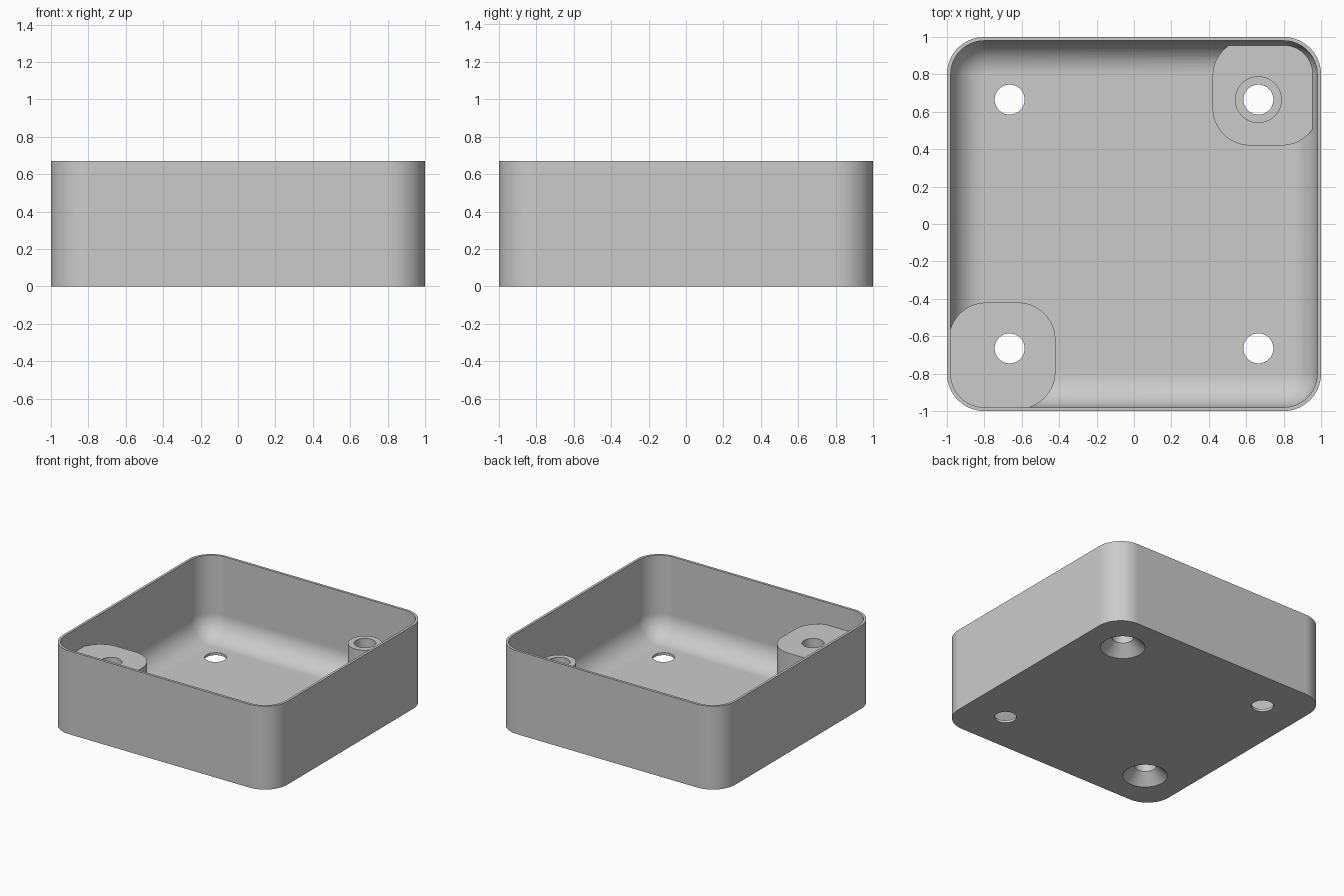
import bpy, bmesh, math

cube = bpy.data.objects.get("Cube")
if cube:
    bpy.data.objects.remove(cube, do_unlink=True)

HEIGHT, WALL, FLOOR, CORNER = 0.67, 0.02, 0.02, 0.2
FILLET = CORNER - WALL
BOSS_TOP, PAD_TOP = 0.49, 0.11
HOLE, SINK, HOLE_AT = 0.08, 0.163, 0.665
SEG = 14

grey = bpy.data.materials.new("grey plastic")
grey.use_nodes = True
colour = (0.6, 0.6, 0.6, 1)
grey.diffuse_color = colour
grey.node_tree.nodes["Principled BSDF"].inputs["Base Color"].default_value = colour


def ring(half, radius, z, cx, cy):
    """Rounded square outline; a circle when radius equals half."""
    pts = []
    for quarter in range(4):
        mid = math.radians(45 + 90 * quarter)
        sx, sy = math.copysign(1, math.cos(mid)), math.copysign(1, math.sin(mid))
        for i in range(SEG + 1):
            a = math.pi / 2 * (quarter + i / SEG)
            pts.append((cx + sx * (half - radius) + radius * math.cos(a),
                        cy + sy * (half - radius) + radius * math.sin(a), z))
    return pts


def loft(name, rings, cx=0, cy=0):
    """Closed solid through a stack of (half, radius, z) outlines."""
    bm = bmesh.new()
    loops = [[bm.verts.new(p) for p in ring(*r, cx, cy)] for r in rings]
    n = len(loops[0])
    for lo, hi in zip(loops, loops[1:]):
        for i in range(n):
            j = (i + 1) % n
            bm.faces.new((lo[i], lo[j], hi[j], hi[i]))
    bm.faces.new(loops[0][::-1])
    bm.faces.new(loops[-1])
    bmesh.ops.remove_doubles(bm, verts=bm.verts, dist=1e-5)
    bmesh.ops.recalc_face_normals(bm, faces=bm.faces)
    mesh = bpy.data.meshes.new(name)
    bm.to_mesh(mesh)
    bm.free()
    mesh.materials.append(grey)
    obj = bpy.data.objects.new(name, mesh)
    bpy.context.collection.objects.link(obj)
    return obj


def combine(target, tool, operation):
    """Apply a boolean and discard the tool."""
    mod = target.modifiers.new(operation.lower(), "BOOLEAN")
    mod.operation, mod.solver, mod.object = operation, "EXACT", tool
    bpy.context.view_layer.objects.active = target
    bpy.ops.object.modifier_apply(modifier=mod.name)
    bpy.data.objects.remove(tool, do_unlink=True)


# Open tray with thin walls and a rounded inner floor edge
inner = 1 - WALL
rings = [(1, CORNER, 0), (1, CORNER, HEIGHT), (inner, FILLET, HEIGHT)]
for i in range(SEG + 1):
    a = math.pi / 2 * i / SEG
    inset = FILLET * (1 - math.cos(a))
    rings.append((inner - inset, FILLET - inset,
                  FLOOR + FILLET * (1 - math.sin(a))))
tray = loft("tray", rings)

# Corner bosses: a tall block, and a low pad carrying a round standoff
boss_half, boss_at = 0.285, 0.705
for name, side, top in (("tall_boss", -1, BOSS_TOP), ("low_pad", 1, PAD_TOP)):
    boss = loft(name, [(boss_half, CORNER, FLOOR / 2), (boss_half, CORNER, top)],
                side * boss_at, side * boss_at)
    combine(tray, boss, "UNION")
standoff = loft("standoff", [(0.125, 0.125, 0.05), (0.125, 0.125, BOSS_TOP)],
                HOLE_AT, HOLE_AT)
combine(tray, standoff, "UNION")

# Screw holes, countersunk from below under the two bosses
for sx in (-1, 1):
    for sy in (-1, 1):
        drill = [(HOLE, HOLE, -0.05), (HOLE, HOLE, 1)]
        if sx == sy:
            wide, depth = SINK + 0.02, SINK - HOLE
            drill = [(wide, wide, -0.02), (HOLE, HOLE, depth), (HOLE, HOLE, 1)]
        combine(tray, loft("drill", drill, sx * HOLE_AT, sy * HOLE_AT), "DIFFERENCE")

# Smooth curved walls, crisp rims
bpy.ops.object.select_all(action="DESELECT")
tray.select_set(True)
bpy.context.view_layer.objects.active = tray
bpy.ops.object.shade_smooth_by_angle(angle=math.radians(30))
weighted = tray.modifiers.new("weighted_normals", "WEIGHTED_NORMAL")
weighted.keep_sharp = True
